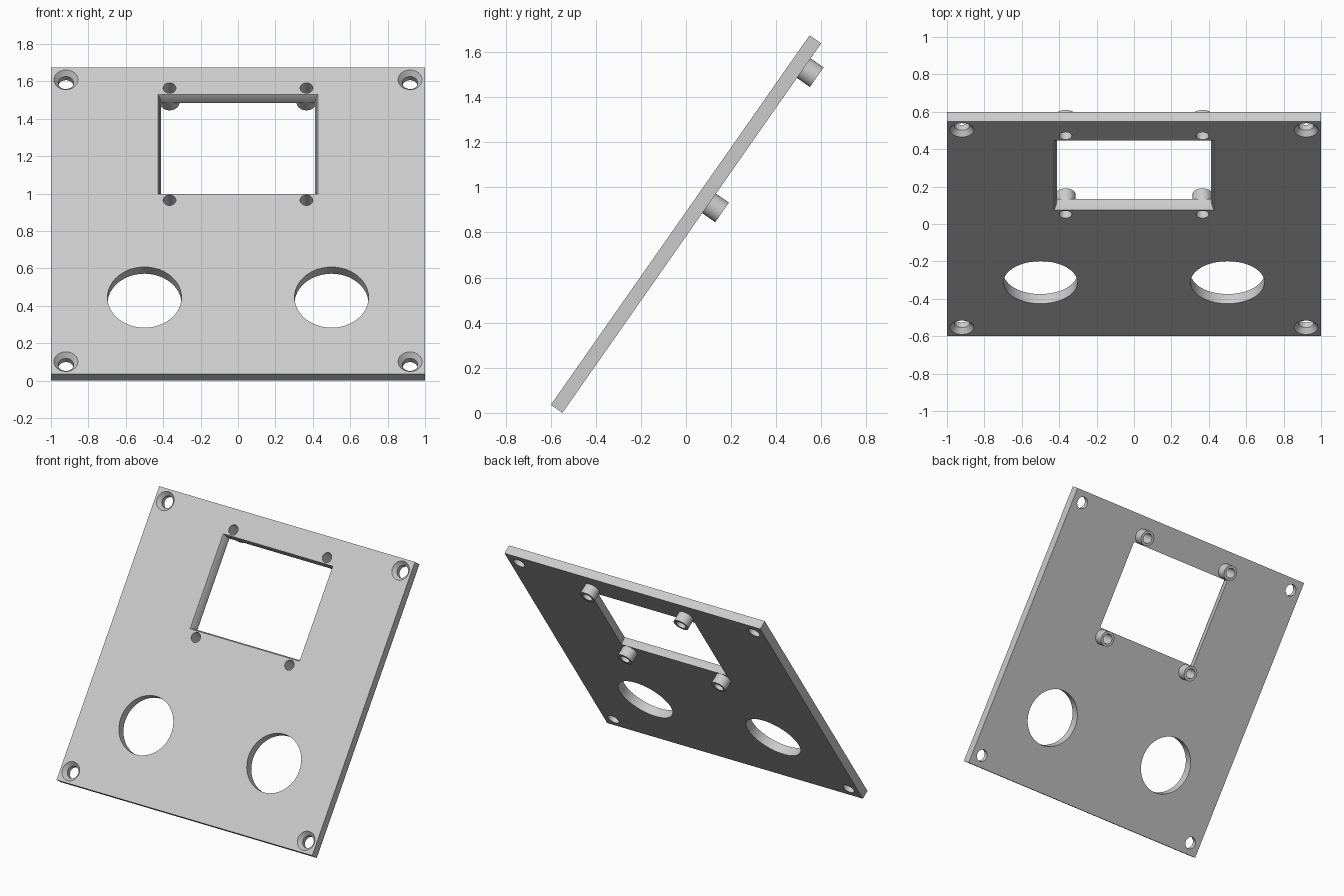
import bpy, bmesh, math
from mathutils import Matrix

if "Cube" in bpy.data.objects:
    bpy.data.objects.remove(bpy.data.objects["Cube"])

TILT = math.radians(55)
T = 0.0625            # plate thickness; front face at local z = 0
OVER = 0.02           # cutter overshoot
BOSS_LEN = 0.07
BOSS_X, BOSS_Y = 0.366, 0.366
WINDOW_Y = 0.5

grey = bpy.data.materials.new("light grey")
grey.use_nodes = True
grey.diffuse_color = (0.6, 0.6, 0.6, 1)
grey.node_tree.nodes["Principled BSDF"].inputs["Base Color"].default_value = (0.6, 0.6, 0.6, 1)

# Plate frame: local y runs up the slope, local z points out of the front face
FRAME = (Matrix.Translation((0, -math.sin(TILT) * T / 2, math.sin(TILT) + math.cos(TILT) * T))
         @ Matrix.Rotation(TILT, 4, "X"))


def loft(name, loops, closed=False):
    """Skin a stack of equal-length loops; cap the ends, or join last to first."""
    bm = bmesh.new()
    rings = [[bm.verts.new(p) for p in loop] for loop in loops]
    n = len(rings[0])
    pairs = list(zip(rings, rings[1:]))
    if closed:
        pairs.append((rings[-1], rings[0]))
    else:
        bm.faces.new(rings[0])
        bm.faces.new(rings[-1])
    for a, b in pairs:
        for i in range(n):
            j = (i + 1) % n
            bm.faces.new((a[i], a[j], b[j], b[i]))
    bmesh.ops.recalc_face_normals(bm, faces=bm.faces)
    mesh = bpy.data.meshes.new(name)
    bm.to_mesh(mesh)
    bm.free()
    mesh.materials.append(grey)
    obj = bpy.data.objects.new(name, mesh)
    bpy.context.collection.objects.link(obj)
    obj.matrix_world = FRAME
    return obj


def circle(x, y, r, z, n=48):
    return [(x + r * math.cos(2 * math.pi * i / n), y + r * math.sin(2 * math.pi * i / n), z)
            for i in range(n)]


def rect(x, y, hx, hy, z):
    return [(x - hx, y - hy, z), (x + hx, y - hy, z), (x + hx, y + hy, z), (x - hx, y + hy, z)]


def turned(name, x, y, profile, closed=False):
    return loft(name, [circle(x, y, r, z) for r, z in profile], closed)


def activate(obj):
    bpy.ops.object.select_all(action="DESELECT")
    obj.select_set(True)
    bpy.context.view_layer.objects.active = obj


def cut(target, cutter):
    cutter.hide_render = True
    mod = target.modifiers.new("cut", "BOOLEAN")
    mod.operation, mod.solver, mod.object = "DIFFERENCE", "EXACT", cutter
    activate(target)
    bpy.ops.object.modifier_apply(modifier=mod.name)
    bpy.data.objects.remove(cutter)


# Square panel
plate = loft("panel", [rect(0, 0, 1, 1, 0), rect(0, 0, 1, 1, -T)])

# Screen window, flared towards the front
cut(plate, loft("window_cutter", [rect(0, WINDOW_Y, hx, hy, z) for hx, hy, z in (
    (0.428, 0.324, OVER), (0.428, 0.324, 0), (0.417, 0.315, -0.02),
    (0.411, 0.311, -T), (0.411, 0.311, -T - OVER))]))

for side in (-1, 1):
    # Large round openings
    cut(plate, turned("opening_cutter", side * 0.5, -0.5, [(0.198, OVER), (0.198, -T - OVER)]))
    for up in (-1, 1):
        # Countersunk corner screw holes
        cut(plate, turned("screw_cutter", side * 0.92, up * 0.92, [
            (0.064, OVER), (0.064, 0), (0.041, -0.028), (0.041, -T - OVER)]))
        # Holes running through the mounting bosses
        x, y = side * BOSS_X, WINDOW_Y + up * BOSS_Y
        cut(plate, turned("boss_hole_cutter", x, y, [(0.034, OVER), (0.034, -T - OVER)]))
        # Tubular mounting bosses on the back
        name = ("upper_" if up > 0 else "lower_") + ("left" if side > 0 else "right") + "_boss"
        boss = turned(name, x, y, [(0.034, -T), (0.053, -T), (0.053, -T - BOSS_LEN),
                                   (0.034, -T - BOSS_LEN)], closed=True)
        activate(boss)
        bpy.ops.object.shade_smooth_by_angle(angle=math.radians(30))

activate(plate)
bpy.ops.object.shade_smooth_by_angle(angle=math.radians(30))
